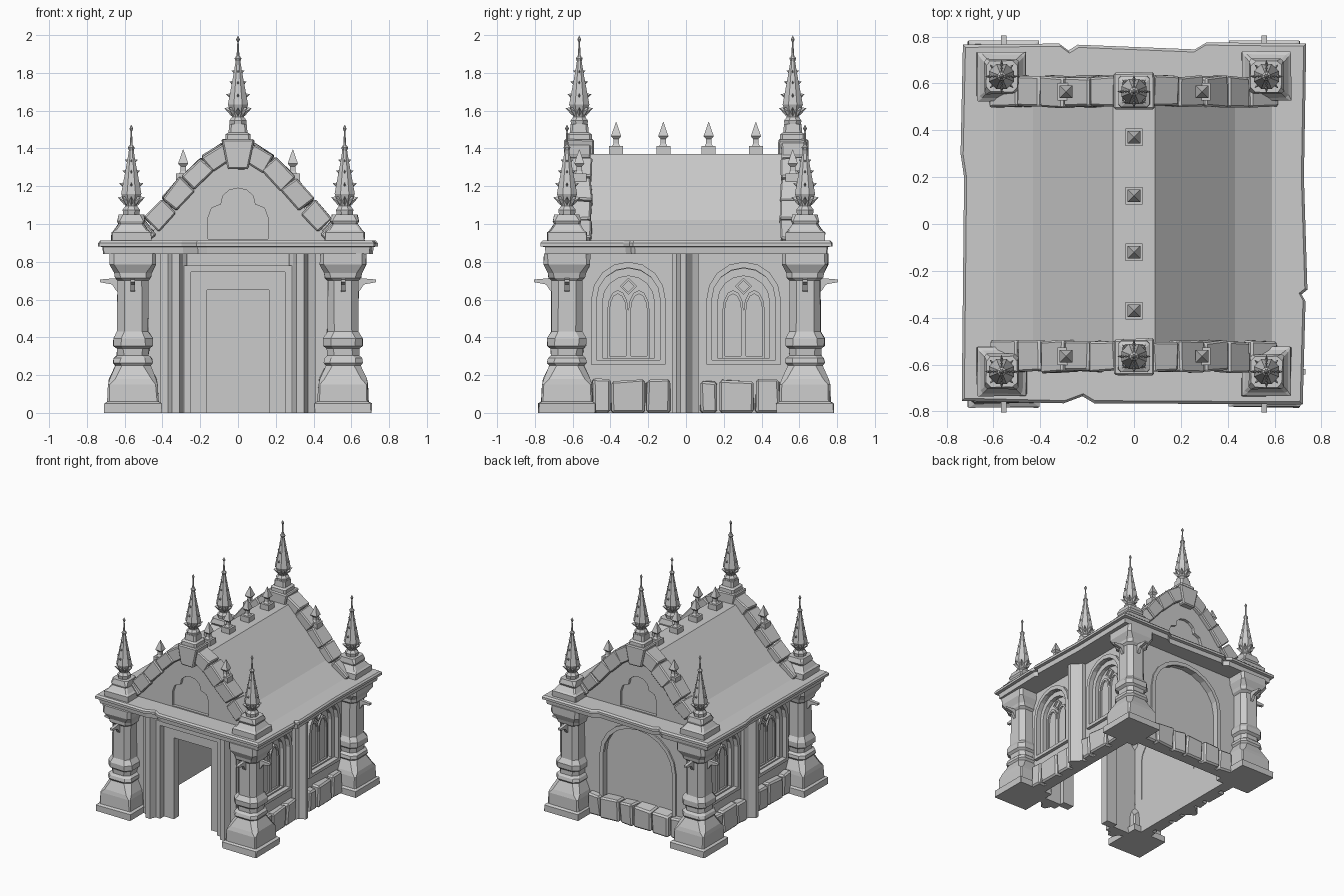
import bpy, bmesh, math, random
from mathutils import Vector

if "Cube" in bpy.data.objects:
    bpy.data.objects.remove(bpy.data.objects["Cube"])

random.seed(4)


def make(name, verts, faces, bevel=0.0):
    me = bpy.data.meshes.new(name)
    me.from_pydata([tuple(v) for v in verts], [], faces)
    bm = bmesh.new()
    bm.from_mesh(me)
    bmesh.ops.remove_doubles(bm, verts=bm.verts, dist=1e-5)
    if bevel:
        bmesh.ops.bevel(bm, geom=bm.edges[:], offset=bevel, segments=1, affect='EDGES')
    bmesh.ops.recalc_face_normals(bm, faces=bm.faces)
    bm.to_mesh(me)
    bm.free()
    ob = bpy.data.objects.new(name, me)
    bpy.context.collection.objects.link(ob)
    return ob


def loft_data(rings):
    n, m = len(rings[0]), len(rings)
    verts = [v for r in rings for v in r]
    faces = [(k*n+i, k*n+(i+1) % n, (k+1)*n+(i+1) % n, (k+1)*n+i)
             for k in range(m-1) for i in range(n)]
    faces += [tuple(range(n))[::-1], tuple(range((m-1)*n, m*n))]
    return verts, faces


def loft(name, rings):
    return make(name, *loft_data(rings))


def chamfered(cx, cy, h, c, z, jit=0.0):
    """Square ring of half size h with corners cut by c."""
    a = h - c
    pts = [(a, -h), (h, -a), (h, a), (a, h), (-a, h), (-h, a), (-h, -a), (-a, -h)]
    r = lambda: random.uniform(-jit, jit)
    return [(cx+x+r(), cy+y+r(), z) for x, y in pts]


def plate(name, loops, axis, a, b):
    """Flat shape with holes, (u, z) outlines extruded from a to b along an axis."""
    cu = bpy.data.curves.new(name, 'CURVE')
    cu.dimensions, cu.fill_mode, cu.extrude = '2D', 'BOTH', abs(b-a)/2
    for lp in loops:
        sp = cu.splines.new('POLY')
        sp.points.add(len(lp)-1)
        for p, q in zip(sp.points, lp):
            p.co = (q[0], q[1], 0, 1)
        sp.use_cyclic_u = True
    tmp = bpy.data.objects.new(name, cu)
    bpy.context.collection.objects.link(tmp)
    bpy.context.view_layer.update()
    src = bpy.data.meshes.new_from_object(tmp.evaluated_get(bpy.context.evaluated_depsgraph_get()))
    mid = (a+b)/2
    verts = [(v.co.x, mid+v.co.z, v.co.y) if axis == 'y' else (mid+v.co.z, v.co.x, v.co.y)
             for v in src.vertices]
    faces = [tuple(p.vertices) for p in src.polygons]
    bpy.data.objects.remove(tmp)
    return make(name, verts, faces)


def rect(u0, u1, z0, z1):
    return [(u0, z0), (u1, z0), (u1, z1), (u0, z1)]


def arch(c, w, z0, spring, top, n=8):
    return [(c-w, z0), (c+w, z0)] + [
        (c+w*math.cos(math.pi*i/n), spring+(top-spring)*math.sin(math.pi*i/n)) for i in range(n+1)]


def block(name, corners, lo, hi, axis, jit=0.01, bevel=0.008):
    """Rough stone: a four-cornered outline given depth and shaken corners."""
    j = lambda: random.uniform(-jit, jit)
    vs = []
    for d in (lo, hi):
        for u, z in corners:
            dz = z if z == 0 else z + j()
            vs.append((u+j()*.6, d+j(), dz) if axis == 'y' else (d+j(), u+j()*.6, dz))
    f = [(0, 1, 2, 3), (7, 6, 5, 4), (0, 4, 5, 1), (1, 5, 6, 2), (2, 6, 7, 3), (3, 7, 4, 0)]
    return make(name, vs, f, bevel)


def spire(name, cx, cy, z0):
    """Eight-sided spire with rows of leaf spikes."""
    prof = [(0, .046), (.025, .05), (.045, .034), (.07, .042), (.11, .058), (.2, .04), (.29, .022),
            (.34, .014), (.355, .02), (.37, .008), (.44, .004), (.455, .011), (.475, .001)]
    ang = [math.pi/4*i + math.pi/8 for i in range(8)]
    verts, faces = loft_data([[(cx+r*math.cos(t), cy+r*math.sin(t), z0+h) for t in ang] for h, r in prof])
    for h, r, out, s in [(.07, .044, .072, .03), (.15, .042, .064, .022), (.22, .03, .047, .018), (.28, .02, .034, .014)]:
        for i in range(8 if h < .1 else 4):
            t = math.pi/4*i if h < .1 else math.pi/2*i
            d, q = Vector((math.cos(t), math.sin(t), 0)), Vector((-math.sin(t), math.cos(t), 0))
            o, b = Vector((cx, cy, z0+h)), len(verts)
            verts += [o+d*r*.8-Vector((0, 0, s*.7)), o+d*r*.8+q*s*.45, o+d*r*.6+Vector((0, 0, s)),
                      o+d*r*.8-q*s*.45, o+d*out+Vector((0, 0, s*.7))]
            faces += [(b+k, b+(k+1) % 4, b+4) for k in range(4)] + [(b+3, b+2, b+1, b)]
    make(name, verts, faces)


def finial(name, cx, cy, z):
    prof = [(0, .037), (.042, .037), (.042, .022), (.055, .014), (.08, .014), (.095, .027), (.17, .001)]
    loft(name, [[(cx+h*a, cy+h*b, z+dz) for a, b in ((1, 1), (-1, 1), (-1, -1), (1, -1))] for dz, h in prof])


# Cornice slab with chipped edges
edge = [(-.735, -.755), (-.3, -.765), (-.22, -.735), (-.17, -.765), (.72, -.77), (.732, -.33), (.715, -.3),
        (.74, -.28), (.725, .2), (.735, .77), (.31, .775), (.26, .745), (-.24, .765), (-.28, .74),
        (-.32, .77), (-.73, .765), (-.74, .3), (-.725, .2)]
loft("cornice_slab", [[(x*s, y*s, z) for x, y in edge]
                      for s, z in [(.965, .84), (.97, .878), (1, .882), (1, .9), (.985, .912)]])

# Roof with flat ridge
half = [(.6, .905), (.43, 1.02), (.09, 1.37)]
prof = half + [(-x, z) for x, z in half[::-1]]
loft("roof", [[(x, y, z) for x, z in prof] for y in (-.52, .52)])
for y in (-.37, -.12, .12, .37):
    finial("ridge_finial", 0, y, 1.37)

# Corner columns, brackets and pinnacles
col = [(0, .152, .004), (.05, .152, .004), (.06, .135, .01), (.15, .132, .01), (.18, .125, .03), (.25, .092, .035),
       (.265, .104, .035), (.29, .1, .035), (.305, .084, .035), (.34, .086, .035), (.355, .104, .04), (.395, .104, .04),
       (.43, .083, .035), (.7, .081, .035), (.715, .096, .03), (.74, .1, .03), (.785, .122, .02), (.845, .122, .02)]
ped = [(.905, .105, .004), (.955, .105, .004), (.965, .092, .01), (1.0, .068, .01), (1.015, .074, .01), (1.05, .066, .02)]
for sx in (-1, 1):
    for sy in (-1, 1):
        cx, cy = sx*.556, sy*.63
        loft("column", [chamfered(cx, cy, h, c, z, .003) for z, h, c in col])
        loft("pinnacle_pedestal", [chamfered(sx*.565, cy, h, c, z, .003) for z, h, c in ped])
        spire("corner_spire", sx*.565, cy, 1.05)
        spike = [(.07, .63), (.092, .65), (.11, .68), (.175, .692), (.175, .706), (.07, .715)]
        plate("side_bracket", [[(cx+sx*r, z) for r, z in spike]], 'y', cy-.012, cy+.012)
        plate("end_bracket", [[(cy+sy*r, z) for r, z in spike]], 'x', cx-.012, cx+.012)

# Gable ends
slope = [(.62, .93), (.5, 1.03), (.405, 1.13), (.305, 1.25), (.195, 1.355), (.08, 1.43)]
tri = [(-.5, .9), (.5, .9), (.34, 1.1), (.2, 1.26), (.05, 1.37), (-.05, 1.37), (-.2, 1.26), (-.34, 1.1)]
th = [(.16, .92), (.16, 1.03), (.14, 1.085), (.09, 1.105), (.08, 1.15), (.045, 1.18)]
trefoil = th + [(0, 1.19)] + [(-x, z) for x, z in th[::-1]]
for sy in (-1, 1):
    plate("gable_face", [tri, trefoil], 'y', sy*.575, sy*.6)
    plate("gable_core", [tri], 'y', sy*.51, sy*.577)
    for sx in (-1, 1):
        for (x0, z0), (x1, z1) in zip(slope, slope[1:]):
            p, q = Vector((x0, z0)), Vector((x1, z1))
            d = (q-p).normalized()
            n = Vector((-d.y, -abs(d.x)))*.105
            p, q = p+d*.003, q-d*.003
            block("gable_stone", [(sx*v.x, v.y) for v in (p, q, q+n, p+n)], sy*.5, sy*.63, 'y', .008)
        finial("gable_finial", sx*.29, sy*.565, 1.225)
    block("keystone", [(-.055, 1.29), (.055, 1.29), (.088, 1.45), (-.088, 1.45)], sy*.49, sy*.645, 'y', .004)
    loft("gable_pedestal", [chamfered(0, sy*.565, h, .012, z) for z, h in
                            [(1.43, .068), (1.475, .066), (1.485, .05), (1.53, .046)]])
    spire("gable_spire", 0, sy*.565, 1.522)

# Side walls with windows, pilaster and footing stones
for s in (-1, 1):
    cs = (-.305, .305)
    plate("side_wall", [rect(-.59, .59, 0, .845)] + [arch(c, .17, .28, .6, .765) for c in cs], 'x', s*.47, s*.53)
    for c in cs:
        plate("window_moulding", [arch(c, .197, .255, .6, .8), arch(c, .168, .28, .6, .768)], 'x', s*.52, s*.556)
        plate("window_frame", [arch(c, .17, .28, .6, .765), arch(c, .137, .29, .59, .725)], 'x', s*.475, s*.518)
        plate("window_pane", [arch(c, .14, .285, .59, .727)], 'x', s*.475, s*.487)
        for k in (-1, 1):
            plate("window_lancet", [arch(c+k*.056, .056, .29, .54, .65, 6), arch(c+k*.056, .043, .3, .54, .63, 6)],
                  'x', s*.485, s*.5)
        dia = lambda r: [(c, .67-r), (c+r, .67), (c, .67+r), (c-r, .67)]
        plate("window_rosette", [dia(.045), dia(.03)], 'x', s*.485, s*.5)
    plan = [(.5, -.075), (.56, -.075), (.575, -.05), (.62, -.03), (.62, .0), (.575, .035), (.56, .065), (.5, .065)]
    loft("side_pilaster", [[(s*x, y, z) for x, y in plan] for z in (0, .845)])
    for lo, hi in ((-.5, -.08), (.07, .5)):
        cuts = [lo, lo+(hi-lo)*.24, lo+(hi-lo)*.68, hi]
        for a, b in zip(cuts, cuts[1:]):
            block("side_footing_stone", rect(a+.004, b-.004, 0, .172), s*.5, s*.585, 'x', .012, .012)

# Back wall with blind arch and footing stones
blind = lambda w, t: arch(0, w, .1, .5, t, 10)
plate("back_wall", [rect(-.53, .53, 0, .845), blind(.31, .775)], 'y', .55, .6)
plate("back_panel", [rect(-.5, .5, 0, .84)], 'y', .53, .555)
plate("back_arch_moulding", [blind(.335, .8), blind(.305, .77)], 'y', .59, .612)
cuts = [-.43, -.3, -.14, .02, .15, .31, .43]
for a, b in zip(cuts, cuts[1:]):
    block("back_footing_stone", rect(a+.004, b-.004, 0, .172), .54, .645, 'y', .013, .012)


# Front wall with open doorway
def door(w, t):
    return [(w, 0), (w, t), (-w, t), (-w, 0)]


def portal(w, t, wi, ti):
    return [door(w, t) + door(wi, ti)[::-1]]


plate("front_wall", portal(.53, .845, .25, .745), 'y', -.6, -.55)
plate("door_frame", portal(.26, .755, .165, .65), 'y', -.575, -.51)
plate("door_moulding", portal(.285, .78, .25, .745), 'y', -.625, -.58)
for s in (-1, 1):
    plan = [(.41, -.57), (.41, -.61), (.37, -.625), (.35, -.67), (.31, -.67), (.29, -.625), (.27, -.61), (.27, -.57)]
    loft("front_pilaster", [[(s*x, y, z) for x, y in plan] for z in (0, .845)])
